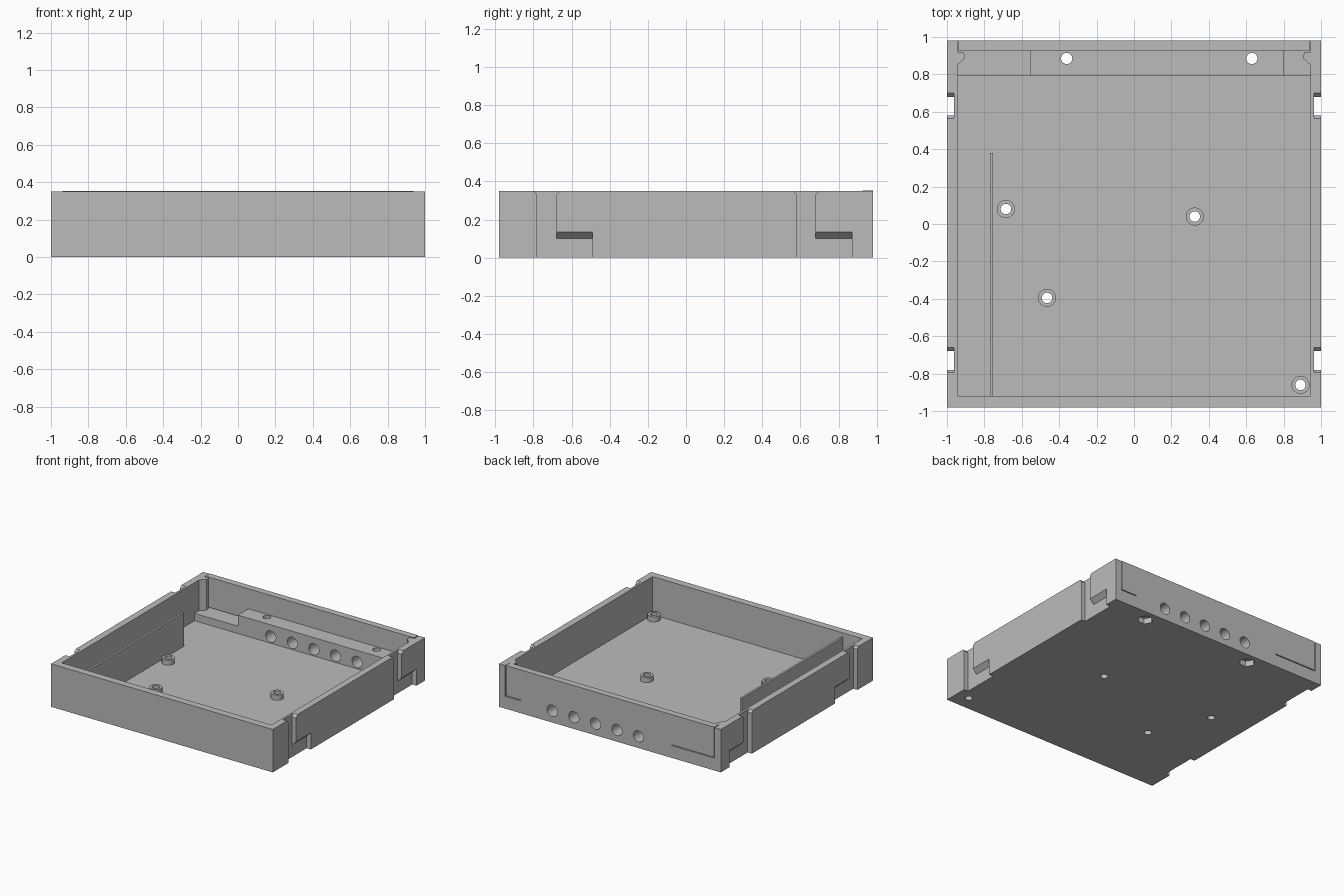
import bpy
import bmesh
import math
from mathutils import Vector

if "Cube" in bpy.data.objects:
    bpy.data.objects.remove(bpy.data.objects["Cube"], do_unlink=True)

# Single grey plastic
grey = bpy.data.materials.new("grey plastic")
grey.use_nodes = True
COLOUR = (0.5, 0.5, 0.5, 1)
grey.diffuse_color = COLOUR
grey.node_tree.nodes["Principled BSDF"].inputs["Base Color"].default_value = COLOUR


def prism(name, pts, axis, a, b):
    """Extrude a 2D outline along an axis, from a to b."""
    def place(p, t):
        u, v = p
        return {"x": (t, u, v), "y": (u, t, v), "z": (u, v, t)}[axis]
    bm = bmesh.new()
    low = [bm.verts.new(place(p, a)) for p in pts]
    high = [bm.verts.new(place(p, b)) for p in pts]
    bm.faces.new(low)
    bm.faces.new(high)
    n = len(pts)
    for i in range(n):
        j = (i + 1) % n
        bm.faces.new((low[i], low[j], high[j], high[i]))
    bmesh.ops.recalc_face_normals(bm, faces=bm.faces)
    mesh = bpy.data.meshes.new(name)
    bm.to_mesh(mesh)
    bm.free()
    mesh.materials.append(grey)
    ob = bpy.data.objects.new(name, mesh)
    bpy.context.collection.objects.link(ob)
    return ob


def rect(u0, u1, v0, v1):
    return [(u0, v0), (u1, v0), (u1, v1), (u0, v1)]


def circle(u, v, r, n=32):
    turn = 2 * math.pi / n
    return [(u + r * math.cos(i * turn), v + r * math.sin(i * turn)) for i in range(n)]


def combine(target, tool, operation):
    mod = target.modifiers.new(operation, "BOOLEAN")
    mod.operation = operation
    mod.solver = "EXACT"
    mod.object = tool
    bpy.context.view_layer.update()
    bpy.context.view_layer.objects.active = target
    bpy.ops.object.modifier_apply(modifier=mod.name)
    bpy.data.objects.remove(tool, do_unlink=True)


def cut(target, tool):
    combine(target, tool, "DIFFERENCE")


W, D, H = 1.0, 0.98, 0.35
IN_X, FRONT, BACK = 0.945, -0.92, 0.925
FLOOR, LEDGE, LEDGE_Y = 0.04, 0.10, 0.79
BLOCK_TOP, BLOCK_X = 0.19, (-0.555, 0.80)

# Tray with its cavity, rear ledge and open back
tray = prism("tray", rect(-W, W, -D, D), "z", 0, H)
cavity = [(FRONT, FLOOR), (LEDGE_Y, FLOOR), (LEDGE_Y, LEDGE),
          (1.1, LEDGE), (1.1, 0.5), (FRONT, 0.5)]
cut(tray, prism("cavity", cavity, "x", -IN_X, IN_X))

# L-shaped locking channels in both side walls
for s in (-1, 1):
    for y in (-0.78, 0.58):
        e = y + 0.10
        upright = [(y, -0.1), (e, -0.1), (e, 0.33), (e + 0.02, 0.35), (e + 0.02, 0.4),
                   (y - 0.015, 0.4), (y - 0.015, 0.35), (y, 0.33)]
        cut(tray, prism("channel", upright, "x", s * 0.962, s * 1.1))
        foot = [(0.962, -0.1), (1.1, -0.1), (1.1, 0.135), (1.0, 0.135), (0.962, 0.10)]
        foot = [(s * u, v) for u, v in foot]
        cut(tray, prism("channel_foot", foot, "y", y + 0.01, y + 0.29))

# Rear panel joined to the raised block, free at its ends
panel = prism("rear_panel", rect(BACK, D, LEDGE + 0.007, H + 0.003),
              "x", -IN_X + 0.006, IN_X - 0.006)
block = prism("rear_block", rect(LEDGE_Y, D, LEDGE, BLOCK_TOP), "x", *BLOCK_X)
combine(panel, block, "UNION")

# Row of cable holes, spread evenly across the back
for i in range(5):
    for part in (tray, panel):
        hole = circle(-0.258 + i * 0.1945, 0.095, 0.046)
        cut(part, prism("cable_hole", hole, "y", 0.7, 1.1))

# Screw holes through the block, with hexagonal nut pockets below
for x in (-0.36, 0.63):
    for part in (tray, panel):
        cut(part, prism("screw_hole", circle(x, 0.885, 0.03), "z", -0.1, 0.3))
    cut(tray, prism("nut_pocket", circle(x, 0.885, 0.06, 6), "z", -0.1, 0.045))

# Standoffs with through holes
for i, (x, y) in enumerate([(-0.685, 0.08), (0.325, 0.04), (-0.465, -0.395), (0.89, -0.86)]):
    standoff = prism("standoff_%d" % (i + 1), circle(x, y, 0.048), "z", FLOOR, 0.082)
    for part in (tray, standoff):
        cut(part, prism("bore", circle(x, y, 0.028), "z", -0.1, 0.2))

# Thin divider beside the right wall
prism("divider", rect(-0.77, -0.753, FRONT, 0.38), "z", FLOOR, 0.313)

# Corner posts that hold the panel
post = [(0.945, 0.85), (0.905, 0.885), (0.905, 0.90), (0.912, 0.92), (0.945, 0.92)]
for s, side in ((-1, "right"), (1, "left")):
    prism("corner_post_" + side, [(s * u, v) for u, v in post], "z", LEDGE, H)

# Smooth the round bores while keeping hard edges
bpy.ops.object.select_all(action="DESELECT")
for ob in bpy.context.scene.objects:
    if ob.type == "MESH" and grey.name in ob.data.materials:
        ob.select_set(True)
        bpy.context.view_layer.objects.active = ob
bpy.ops.object.shade_smooth_by_angle(angle=math.radians(30))
